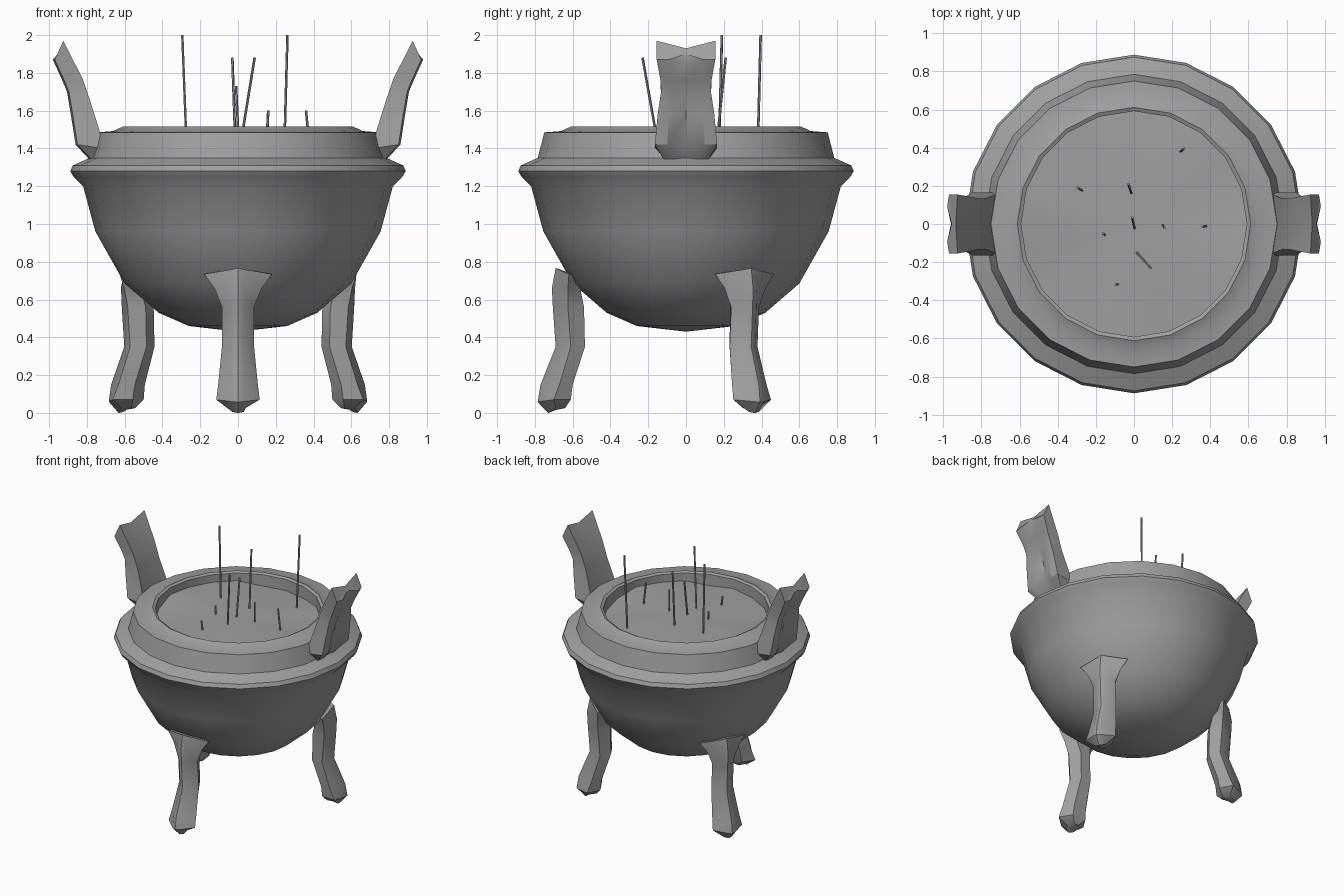
import bpy, bmesh, math, random
from mathutils import Vector, Matrix

if "Cube" in bpy.data.objects:
    bpy.data.objects.remove(bpy.data.objects["Cube"])

random.seed(4)
SIDES = 20

metal = bpy.data.materials.new("grey_metal")
metal.use_nodes = True
GREY = (0.35, 0.35, 0.35, 1)
metal.diffuse_color = GREY
metal.node_tree.nodes["Principled BSDF"].inputs["Base Color"].default_value = GREY


def finish(name, bm, angle=30):
    """Turn a bmesh into a shaded, coloured object."""
    bmesh.ops.remove_doubles(bm, verts=bm.verts, dist=0.0001)
    bmesh.ops.recalc_face_normals(bm, faces=bm.faces)
    mesh = bpy.data.meshes.new(name)
    bm.to_mesh(mesh)
    bm.free()
    mesh.materials.append(metal)
    obj = bpy.data.objects.new(name, mesh)
    bpy.context.collection.objects.link(obj)
    bpy.ops.object.select_all(action='DESELECT')
    obj.select_set(True)
    bpy.context.view_layer.objects.active = obj
    bpy.ops.object.shade_smooth_by_angle(angle=math.radians(angle))
    return obj


def loft(rings, matrix):
    """Skin closed rings of points and cap both ends with fans."""
    bm = bmesh.new()
    loops = [[bm.verts.new(matrix @ Vector(p)) for p in ring] for ring in rings]
    n = len(loops[0])
    for a, b in zip(loops, loops[1:]):
        for i in range(n):
            bm.faces.new((a[i], a[(i + 1) % n], b[(i + 1) % n], b[i]))
    for loop in (loops[0], loops[-1]):
        mid = sum((v.co for v in loop), Vector()) / n
        centre = bm.verts.new(mid)
        for i in range(n):
            bm.faces.new((loop[i], loop[(i + 1) % n], centre))
    return bm


# Bowl: lathed outside, lip, neck and inner wall
profile = [(0, 0.43), (0.26, 0.46), (0.42, 0.53), (0.6, 0.685), (0.755, 0.96),
           (0.82, 1.2), (0.87, 1.25), (0.888, 1.28), (0.875, 1.31), (0.785, 1.35),
           (0.75, 1.485), (0.66, 1.492), (0.612, 1.515), (0.592, 1.505), (0.592, 1.38)]
bm = bmesh.new()
points = [bm.verts.new((0, -r, z)) for r, z in profile]
edges = [bm.edges.new(pair) for pair in zip(points, points[1:])]
bmesh.ops.spin(bm, geom=points + edges, axis=(0, 0, 1), cent=(0, 0, 0),
               angle=math.tau, steps=SIDES, use_merge=True)
finish("bowl", bm)

# Ash: uneven fan of triangles inside the mouth
bm = bmesh.new()
hub = bm.verts.new((0, 0, 1.445))
rim = []
for i in range(SIDES):
    a = math.tau * i / SIDES
    rim.append(bm.verts.new((0.595 * math.sin(a), 0.595 * math.cos(a),
                             1.43 + random.uniform(-0.025, 0.025))))
for i in range(SIDES):
    bm.faces.new((hub, rim[i], rim[(i + 1) % SIDES]))
finish("ash", bm)

# Incense sticks: base xy, tip xyz
sticks = [((-0.272, 0.175), (-0.295, 0.19, 2.0)), ((0.245, 0.38), (0.262, 0.395, 2.0)),
          ((-0.013, 0.16), (-0.03, 0.21, 1.88)), ((0.01, -0.145), (0.088, -0.23, 1.88)),
          ((0.005, -0.03), (-0.01, 0.035, 1.73)), ((0.15, -0.005), (0.16, -0.02, 1.6)),
          ((0.38, -0.01), (0.36, -0.015, 1.6)), ((-0.15, -0.06), (-0.162, -0.05, 1.5)),
          ((-0.085, -0.315), (-0.095, -0.32, 1.5))]
for base, tip in sticks:
    foot, tip = Vector((*base, 1.4)), Vector(tip)
    axis = tip - foot
    turn = axis.to_track_quat('Z', 'Y').to_matrix().to_4x4()
    bm = bmesh.new()
    bmesh.ops.create_cone(bm, segments=6, radius1=0.007, radius2=0.007, cap_ends=True,
                          depth=axis.length,
                          matrix=Matrix.Translation((foot + tip) / 2) @ turn)
    finish("incense_stick", bm)

# Handles: outer x z, inner x z, half width, groove depth
handle = [(0.79, 1.345, 0.72, 1.35, 0.12, 0.01), (0.86, 1.42, 0.71, 1.40, 0.165, 0.04),
          (0.885, 1.58, 0.735, 1.50, 0.15, 0.04), (0.905, 1.70, 0.782, 1.65, 0.132, 0.02),
          (0.93, 1.76, 0.823, 1.77, 0.135, 0.015), (0.98, 1.87, 0.925, 1.97, 0.155, 0.02)]
for name, side in (("left_handle", 1), ("right_handle", -1)):
    rings = []
    for ox, oz, ix, iz, w, g in handle:
        drop = 0.04 if iz > 1.9 else 0
        rings.append([(ox - 0.01, -w, oz), (ox, -w * 0.6, oz), (ox - g, 0, oz - drop / 2),
                      (ox, w * 0.6, oz), (ox - 0.01, w, oz),
                      (ix, w, iz), (ix + g / 2, 0, iz - drop), (ix, -w, iz)])
    finish(name, loft(rings, Matrix.Diagonal((side, 1, 1, 1))))

# Legs: z, ridge radius, side radius, back radius, half width, ridge lift
leg = [(0.735, 0.69, 0.62, 0.57, 0.18, 0.025), (0.66, 0.71, 0.625, 0.56, 0.125, 0),
       (0.56, 0.705, 0.625, 0.54, 0.085, 0), (0.35, 0.69, 0.61, 0.535, 0.085, 0),
       (0.15, 0.77, 0.67, 0.60, 0.105, 0), (0.07, 0.785, 0.70, 0.61, 0.115, -0.01),
       (0.025, 0.73, 0.69, 0.64, 0.04, -0.02)]
for name, turn in (("front_leg", 0), ("left_back_leg", 120), ("right_back_leg", -120)):
    rings = []
    for z, out, mid, back, w, lift in leg:
        rings.append([(-0.03, -out + 0.012, z + lift), (0, -out, z + lift * 1.3),
                      (0.03, -out + 0.012, z + lift), (w, -mid, z),
                      (w * 0.5, -back, z), (-w * 0.5, -back, z), (-w, -mid, z)])
    finish(name, loft(rings, Matrix.Rotation(math.radians(turn), 4, 'Z')), 40)
